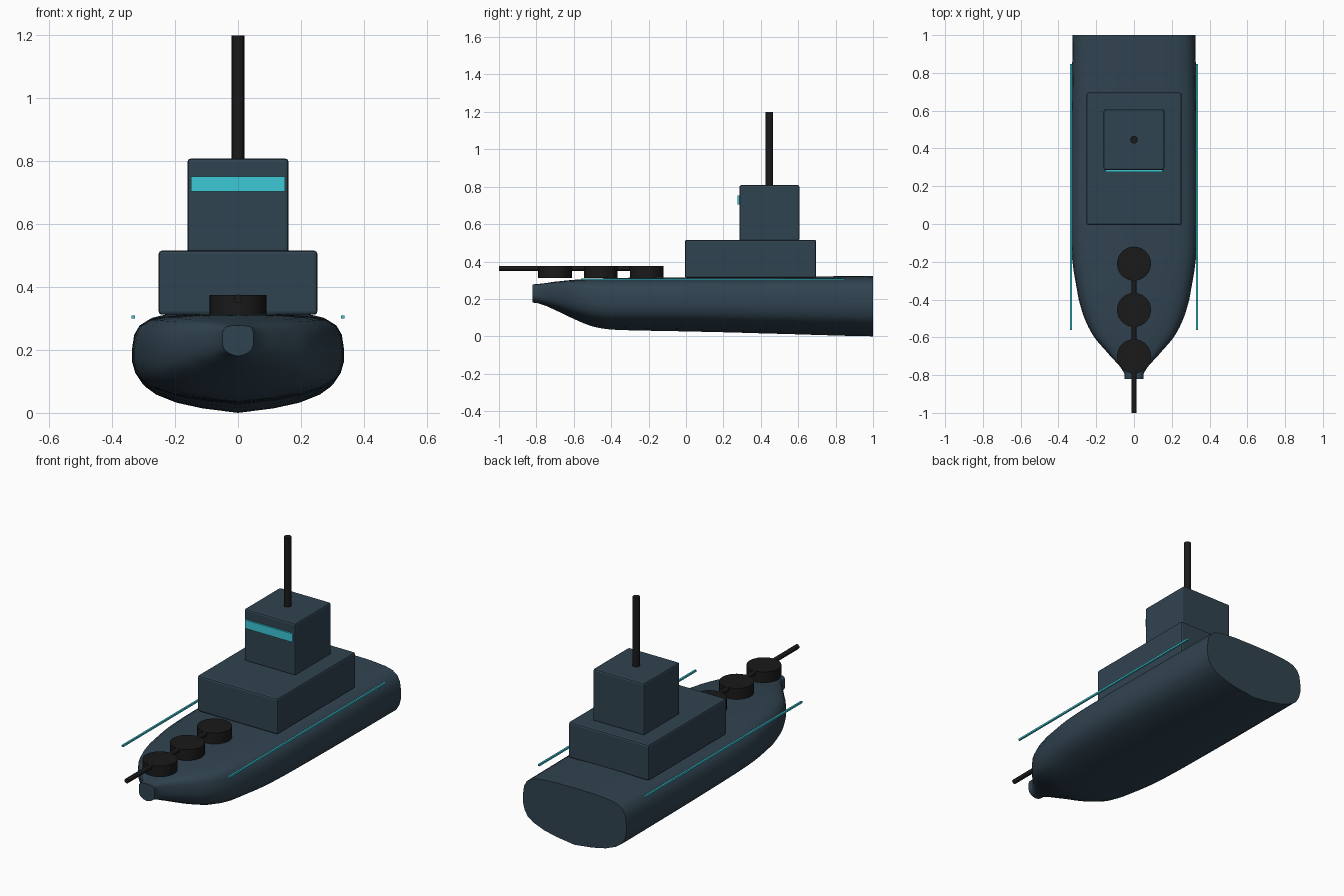
import bpy, bmesh, math

if "Cube" in bpy.data.objects:
    bpy.data.objects.remove(bpy.data.objects["Cube"])


def material(name, rgb):
    m = bpy.data.materials.new(name)
    m.diffuse_color = (*rgb, 1)
    m.use_nodes = True
    m.node_tree.nodes["Principled BSDF"].inputs["Base Color"].default_value = m.diffuse_color
    return m


STEEL = material("steel_blue", (0.030, 0.056, 0.080))
DARK = material("dark_metal", (0.010, 0.010, 0.011))
CYAN = material("cyan_trim", (0.045, 0.58, 0.68))


def finish(ob, name, mat):
    ob.name = ob.data.name = name
    ob.data.materials.clear()
    ob.data.materials.append(mat)
    return ob


def box(name, lo, hi, mat, bevel=0.0):
    bpy.ops.mesh.primitive_cube_add(size=1, location=[(a + b) / 2 for a, b in zip(lo, hi)])
    ob = finish(bpy.context.object, name, mat)
    ob.scale = [b - a for a, b in zip(lo, hi)]
    bpy.ops.object.transform_apply(location=False, rotation=False, scale=True)
    if bevel:
        mod = ob.modifiers.new("bevel", 'BEVEL')
        mod.width, mod.segments = bevel, 2
    return ob


def cylinder(name, radius, depth, loc, mat, rot=(0, 0, 0), sides=32):
    bpy.ops.mesh.primitive_cylinder_add(vertices=sides, radius=radius, depth=depth,
                                        location=loc, rotation=rot)
    ob = finish(bpy.context.object, name, mat)
    bpy.ops.object.shade_smooth_by_angle(angle=math.radians(35))
    return ob


def spline(a, b, c, d, t):
    return 0.5 * (2 * b + (c - a) * t + (2 * a - 5 * b + 4 * c - d) * t * t
                  + (3 * b - a - 3 * c + d) * t ** 3)


# Hull: half section (width, height fractions) lofted along stations
SECTION = [(0, 1), (0.4, 0.995), (0.7, 0.97), (0.84, 0.935), (0.93, 0.87), (0.98, 0.77),
           (1, 0.62), (1, 0.48), (0.97, 0.36), (0.91, 0.26), (0.8, 0.18), (0.6, 0.1),
           (0.35, 0.045), (0, 0)]
# y, half width, bottom z, top z
STATIONS = [(-0.82, 0.05, 0.18, 0.278), (-0.78, 0.058, 0.173, 0.281),
            (-0.70, 0.125, 0.14, 0.292), (-0.60, 0.21, 0.093, 0.302),
            (-0.50, 0.262, 0.053, 0.308), (-0.40, 0.293, 0.036, 0.312),
            (-0.20, 0.326, 0.03, 0.314), (0.0, 0.336, 0.026, 0.315),
            (0.4, 0.335, 0.016, 0.317), (1.0, 0.325, 0.0, 0.323)]


def build_hull():
    ring = SECTION + [(-x, z) for x, z in SECTION[-2:0:-1]]
    rows, last = [], len(STATIONS) - 1
    for i in range(last):
        p = [STATIONS[max(0, min(last, i + k))] for k in (-1, 0, 1, 2)]
        for s in range(4):
            t = s / 4
            y = p[1][0] + (p[2][0] - p[1][0]) * t
            rows.append([y] + [spline(*(q[k] for q in p), t) for k in (1, 2, 3)])
    rows.append(STATIONS[-1])
    bm = bmesh.new()
    loops = [[bm.verts.new((x * w, y, zb + (zt - zb) * z)) for x, z in ring]
             for y, w, zb, zt in rows]
    n = len(ring)
    for a, b in zip(loops, loops[1:]):
        for j in range(n):
            bm.faces.new((a[j], a[(j + 1) % n], b[(j + 1) % n], b[j]))
    bm.faces.new(loops[0])
    bm.faces.new(loops[-1])
    bmesh.ops.recalc_face_normals(bm, faces=bm.faces)
    me = bpy.data.meshes.new("hull")
    bm.to_mesh(me)
    bm.free()
    ob = bpy.data.objects.new("hull", me)
    bpy.context.collection.objects.link(ob)
    finish(ob, "hull", STEEL)
    bpy.ops.object.select_all(action='DESELECT')
    ob.select_set(True)
    bpy.context.view_layer.objects.active = ob
    bpy.ops.object.shade_smooth_by_angle(angle=math.radians(40))


build_hull()

# Superstructure, bridge, window and mast
box("superstructure", (-0.252, -0.006, 0.312), (0.252, 0.696, 0.516), STEEL, 0.01)
box("bridge", (-0.161, 0.285, 0.51), (0.161, 0.607, 0.808), STEEL, 0.01)
box("bridge_window", (-0.15, 0.275, 0.704), (0.15, 0.287, 0.752), CYAN)
cylinder("mast", 0.02, 0.41, (0, 0.446, 0.995), DARK, sides=16)

# Gun turrets with forward barrels
for i, y in enumerate((-0.70, -0.455, -0.21)):
    cylinder(f"turret_{i + 1}", 0.09, 0.062, (0, y, 0.344), DARK)
    cylinder(f"barrel_{i + 1}", 0.0135, 0.30, (0, y - 0.15, 0.363), DARK,
             rot=(math.pi / 2, 0, 0), sides=12)

# Side light strips
for side, s in (("left", -1), ("right", 1)):
    box(f"light_strip_{side}", (s * 0.333 - 0.005, -0.562, 0.3), (s * 0.333 + 0.005, 0.848, 0.31), CYAN)
